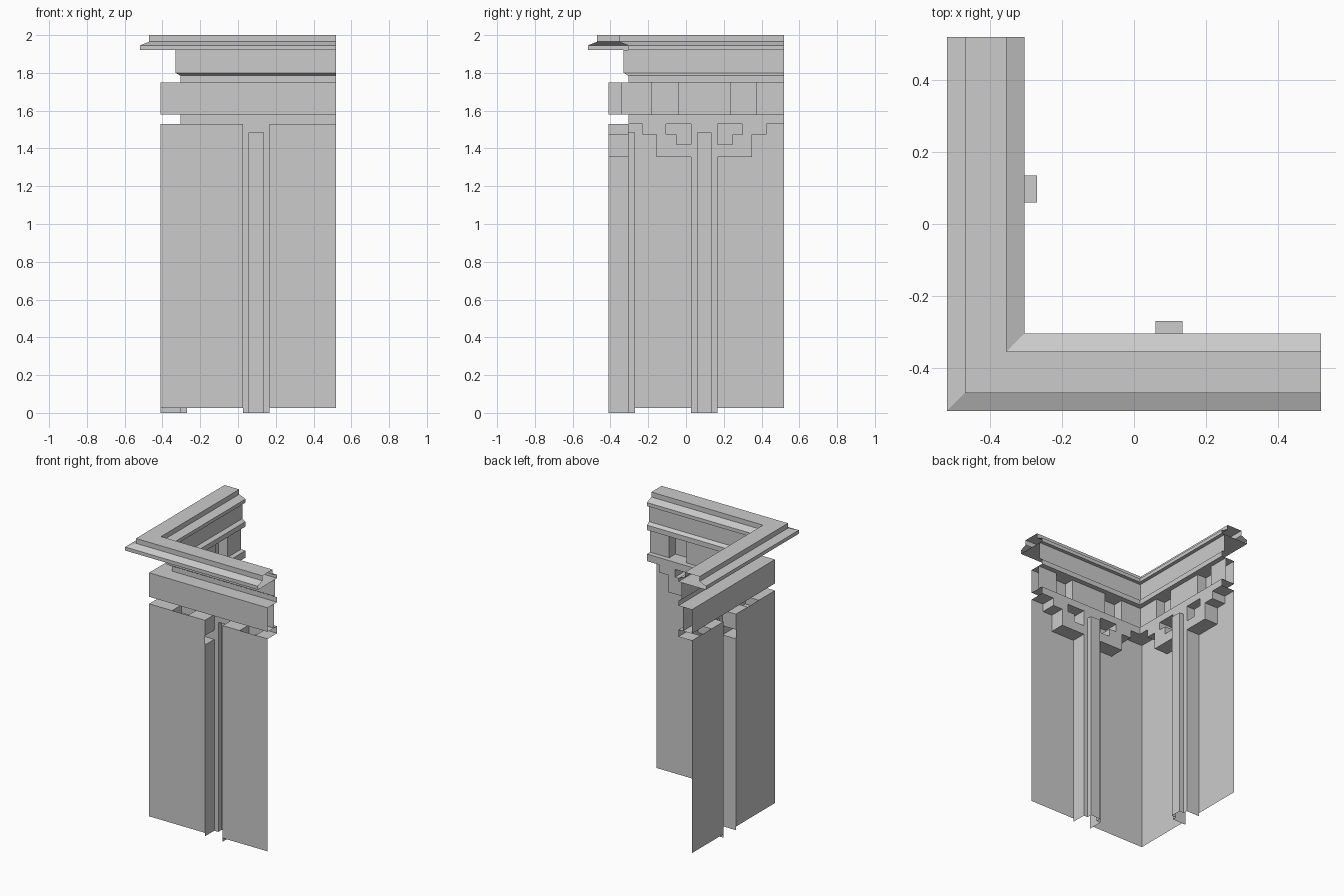
import bpy, bmesh
from mathutils import Vector

if "Cube" in bpy.data.objects:
    bpy.data.objects.remove(bpy.data.objects["Cube"], do_unlink=True)

stone = bpy.data.materials.new("plain grey stone")
stone.use_nodes = True
GREY = (0.6, 0.6, 0.6, 1)
stone.diffuse_color = GREY
stone.node_tree.nodes["Principled BSDF"].inputs["Base Color"].default_value = GREY

WALL, FACE, BLOCK = -0.41, -0.305, -0.34   # depths of the wall, ledges and blocks
END = 0.52                                 # free end of each arm
MID = 0.0975                               # centre line of the pilaster
CEIL = 1.53                                # top of the wall panels


class Part:
    """A sheet-built part, made on both arms; u runs along the arm, d is depth."""

    def __init__(self, name):
        self.name, self.bm = name, bmesh.new()

    def face(self, pts):
        for swap in (False, True):
            self.bm.faces.new([self.bm.verts.new((d, u, z) if swap else (u, d, z))
                               for u, d, z in pts])

    def panel(self, u0, u1, z0, z1, d):
        self.face([(u0, d, z0), (u1, d, z0), (u1, d, z1), (u0, d, z1)])

    def across(self, path, d0, d1):
        """Sheet joining two depths along a path of (u, z)."""
        for (ua, za), (ub, zb) in zip(path, path[1:]):
            self.face([(ua, d0, za), (ub, d0, zb), (ub, d1, zb), (ua, d1, za)])

    def sweep(self, profile):
        """Moulding profile of (d, z), mitred at the corner."""
        for (da, za), (db, zb) in zip(profile, profile[1:]):
            self.face([(da, da, za), (END, da, za), (END, db, zb), (db, db, zb)])

    def finish(self):
        bm = self.bm
        bmesh.ops.remove_doubles(bm, verts=bm.verts, dist=0.0005)
        bmesh.ops.recalc_face_normals(bm, faces=bm.faces)
        # open sheets face the inside of the corner
        inward = sum(f.calc_area() * f.normal.dot(Vector((1, 1, 0))) for f in bm.faces)
        if inward < -0.01:
            bmesh.ops.reverse_faces(bm, faces=bm.faces)
        mesh = bpy.data.meshes.new(self.name)
        bm.to_mesh(mesh)
        bm.free()
        mesh.materials.append(stone)
        bpy.context.collection.objects.link(bpy.data.objects.new(self.name, mesh))


# Wall panels either side of the pilaster
walls = Part("wall_panels")
walls.panel(WALL, MID - 0.07, 0.025, CEIL, WALL)
walls.panel(MID + 0.07, END, 0.025, CEIL, WALL)
walls.finish()

# Pilaster with a raised central strip
pilaster = Part("pilasters")
for s in (-1, 1):
    outer, inner = MID + s * 0.07, MID + s * 0.038
    pilaster.across([(outer, 0), (outer, 1.355)], WALL, FACE)
    pilaster.across([(outer, 1.42), (outer, CEIL)], WALL, FACE)
    pilaster.panel(outer, inner, 0, CEIL, FACE)
    pilaster.across([(inner, 0), (inner, 1.485), (MID, 1.485)], FACE, -0.27)
pilaster.panel(MID - 0.038, MID + 0.038, 1.485, CEIL, FACE)
pilaster.panel(MID - 0.038, MID + 0.038, 0, 1.485, -0.27)
pilaster.finish()

# Stepped corbels and the soffits between them
corbels = Part("corbels")
LOWER = [(0.07, 1.355), (0.2525, 1.355), (0.2525, 1.475), (0.3275, 1.475), (0.3275, CEIL)]
UPPER = [(0.2025, CEIL), (0.2025, 1.475), (0.1475, 1.475), (0.1475, 1.42), (0.07, 1.42)]
for s in (-1, 1):
    low = [(MID + s * a, z) for a, z in LOWER]
    up = [(MID + s * a, z) for a, z in UPPER]
    corbels.face([(u, FACE, z) for u, z in low + up])
    corbels.across(low, WALL, FACE)
    corbels.across(up, WALL, FACE)
    corbels.across([up[0], (MID + s * 0.07, CEIL)], WALL, FACE)
corbels.across([(MID + 0.3275, CEIL), (END, CEIL)], WALL, FACE)
corner = MID - 0.3275
corbels.face([(WALL, WALL, CEIL), (corner, WALL, CEIL), (corner, FACE, CEIL), (FACE, FACE, CEIL)])
corbels.finish()

# Band, ledges and frieze in one mitred moulding
band = Part("frieze_and_ledges")
band.sweep([(FACE, CEIL), (FACE, 1.58), (WALL, 1.58), (WALL, 1.75), (FACE, 1.75),
            (FACE, 1.785), (-0.33, 1.80), (-0.33, 1.92)])
band.finish()

# Raised blocks between the frieze recesses
blocks = Part("frieze_blocks")
for u0, u1 in ((BLOCK, -0.18), (-0.04, 0.235), (0.37, END)):
    blocks.panel(u0, u1, 1.58, 1.75, BLOCK)
    for u in (u0, u1):
        if u not in (BLOCK, END):
            blocks.across([(u, 1.58), (u, 1.75)], WALL, BLOCK)
blocks.finish()

# Cornice cap, hollow with open ends
cap = Part("cornice_cap")
cap.sweep([(-0.33, 1.92), (-0.52, 1.92), (-0.52, 1.945), (-0.47, 1.965), (-0.47, 2),
           (-0.355, 2), (-0.355, 1.965), (FACE, 1.945), (FACE, 1.92), (-0.33, 1.92)])
cap.finish()
